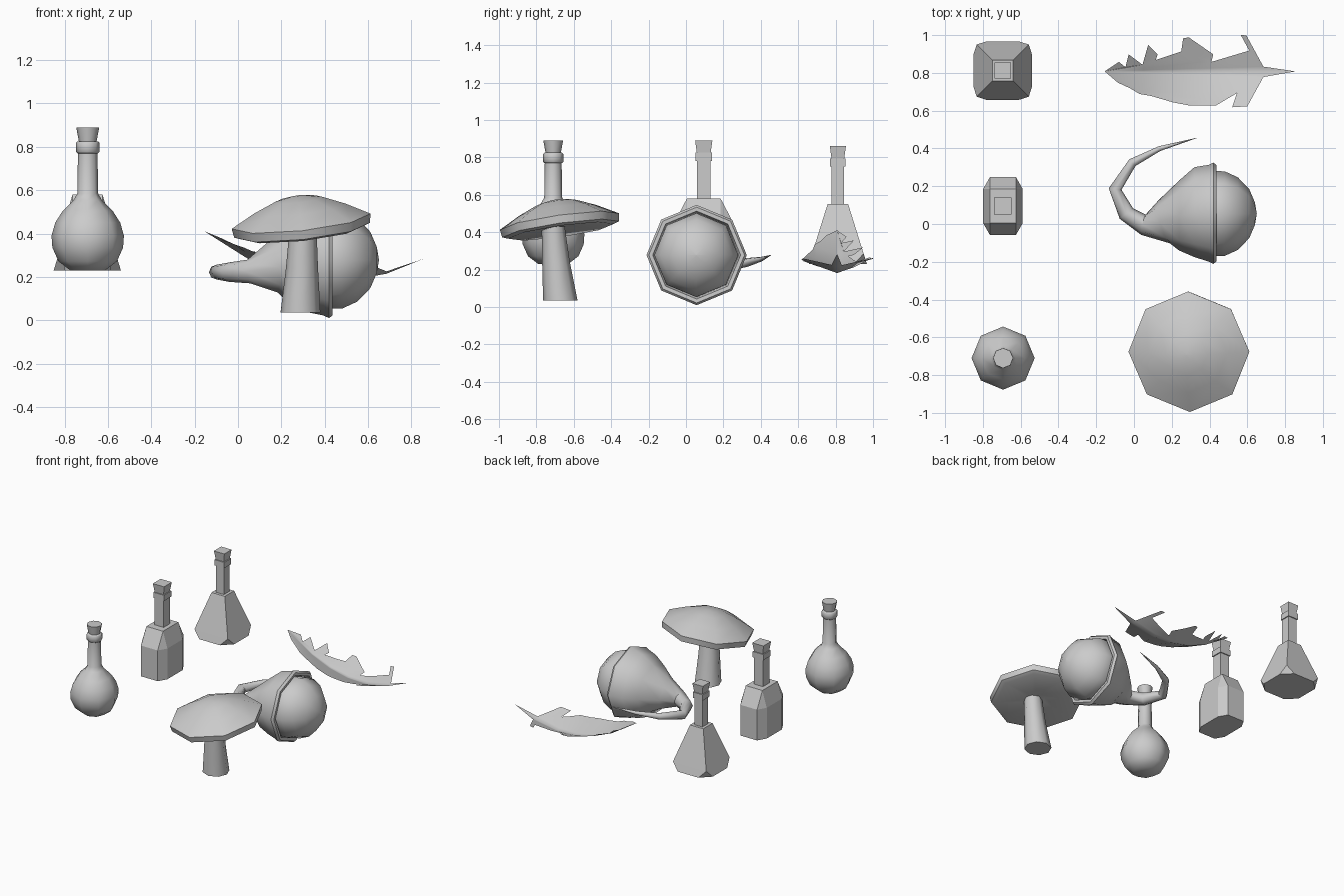
import bpy, bmesh
from math import cos, sin, pi, radians
from mathutils import Vector, Matrix

if "Cube" in bpy.data.objects:
    bpy.data.objects.remove(bpy.data.objects["Cube"])


def finish(name, bm, smooth):
    bmesh.ops.remove_doubles(bm, verts=bm.verts, dist=1e-4)
    bmesh.ops.recalc_face_normals(bm, faces=bm.faces)
    me = bpy.data.meshes.new(name)
    bm.to_mesh(me)
    bm.free()
    ob = bpy.data.objects.new(name, me)
    bpy.context.collection.objects.link(ob)
    if smooth:
        bpy.ops.object.select_all(action='DESELECT')
        ob.select_set(True)
        bpy.context.view_layer.objects.active = ob
        bpy.ops.object.shade_smooth_by_angle(angle=radians(50))
    return ob


def loft(name, rings, smooth=False):
    """Skin rings of equal point count and cap both ends."""
    bm = bmesh.new()
    vs = [[bm.verts.new(p) for p in r] for r in rings]
    n = len(vs[0])
    for a, b in zip(vs, vs[1:]):
        for i in range(n):
            j = (i + 1) % n
            bm.faces.new((a[i], a[j], b[j], b[i]))
    bm.faces.new(vs[0])
    bm.faces.new(vs[-1])
    return finish(name, bm, smooth)


def circle(r, c, u=Vector((1, 0, 0)), v=Vector((0, 1, 0)), n=8):
    c = Vector(c)
    return [c + r * (cos(2 * pi * i / n) * u + sin(2 * pi * i / n) * v) for i in range(n)]


def lathe(name, x, y, profile):
    return loft(name, [circle(r, (x, y, z)) for r, z in profile], True)


def square(x, y, r, z):
    return [(x + r * a, y + r * b, z) for a, b in ((1, -1), (1, 1), (-1, 1), (-1, -1))]


def oct_ring(x, y, z, ax, ay, bx, by):
    """Rectangle with cut corners: (ax, ay) on the x sides, (bx, by) on the y sides."""
    return [(x + p, y + q, z) for p, q in (
        (ax, -ay), (ax, ay), (bx, by), (-bx, by),
        (-ax, ay), (-ax, -ay), (-bx, -by), (bx, -by))]


def square_neck(prefix, x, y, z, top, r):
    for part, prof in (
            ("neck", [(r, z), (r, top - .1)]),
            ("collar", [(r + .007, top - .108), (r + .007, top - .065)]),
            ("cork", [(r, top - .065), (r + .009, top)])):
        loft(prefix + part, [square(x, y, a, h) for a, h in prof])


# Round bottle
X, Y = -.693, -.71
lathe("round_bottle_body", X, Y, [
    (.08, .23), (.135, .272), (.163, .335), (.167, .39), (.15, .45),
    (.115, .505), (.065, .555), (.048, .585), (.045, .78)])
lathe("round_bottle_collar", X, Y, [(.047, .77), (.054, .777), (.054, .818), (.047, .825)])
lathe("round_bottle_cork", X, Y, [(.04, .82), (.053, .89)])

# Rectangular bottle with chamfered corners
X, Y = -.694, .095
loft("square_bottle_body", [
    oct_ring(X, Y, .23, .105, .09, .069, .153),
    oct_ring(X, Y, .46, .105, .09, .069, .153),
    oct_ring(X, Y, .58, .069, .09, .069, .09)])
square_neck("square_bottle_", X, Y, .58, .89, .037)

# Flask with clipped bottom corners
X, Y = -.695, .812
loft("flask_body", [
    oct_ring(X, Y, .23, .155, .085, .085, .155),
    oct_ring(X, Y, .285, .138, .138, .138, .138),
    oct_ring(X, Y, .55, .055, .055, .055, .055)])
square_neck("flask_", X, Y, .55, .86, .034)

# Mushroom: leaning stem and tilted cap
loft("mushroom_stem", [
    circle(.092, (.288, -.672, .035)), circle(.074, (.295, -.695, .24)),
    circle(.062, (.30, -.71, .43))], True)
cap = lathe("mushroom_cap", 0, 0, [
    (.05, -.02), (.285, -.043), (.315, -.032), (.322, .01),
    (.21, .07), (.11, .112), (.04, .126), (.001, .128)])
normal = Vector((-.11, -.14, 1)).normalized()
u = Vector((1, 0, .11)).normalized()
v = normal.cross(u)
cap.matrix_world = Matrix.Translation((.292, -.675, .447)) @ Matrix((u, v, normal)).transposed().to_4x4()

# Acorn nut
EX, EY, EZ = Vector((1, 0, 0)), Vector((0, 1, 0)), Vector((0, 0, 1))
loft("acorn_nut", [circle(r, (x, .055, .278), EY, EZ) for x, r in (
    (.36, .21), (.42, .225), (.48, .224), (.55, .192), (.61, .13), (.64, .06), (.65, .001))], True)

# Acorn cap tapering into a curled stem: position and radius along its path
path = [
    (.40, .057, .278, .225), (.435, .057, .278, .235), (.436, .057, .278, .256),
    (.42, .057, .278, .268), (.395, .057, .278, .256), (.32, .063, .275, .238), (.24, .045, .262, .186),
    (.16, .012, .245, .118), (.05, -.004, .225, .055), (-.04, .055, .222, .045),
    (-.10, .185, .222, .034), (-.008, .325, .238, .024), (.135, .399, .255, .013),
    (.33, .455, .278, .001)]
rings = []
for i, (x, y, z, r) in enumerate(path):
    if i < 7:
        t = -EX
    else:
        a, b = path[i - 1], path[min(i + 1, len(path) - 1)]
        t = (Vector(b[:3]) - Vector(a[:3])).normalized()
    side = EZ.cross(t).normalized()
    rings.append(circle(r, (x, y, z), side, t.cross(side)))
loft("acorn_cap", rings, True)

# Leaf: toothed outline halves folded along the midrib and curled upward at the ends
upper = [
    (-.08, .05), (-.045, .022), (-.028, .09), (.045, .035), (.075, .14), (.125, .09),
    (.115, .06), (.25, .105), (.26, .175), (.29, .18), (.42, .09), (.41, .05),
    (.61, .11), (.565, .193), (.595, .19), (.685, .025)]
lower = [
    (-.085, -.06), (-.07, -.045), (-.02, -.09), (.03, -.07), (.03, -.12), (.09, -.13),
    (.235, -.095), (.21, -.165), (.29, -.18), (.46, -.09), (.435, -.18), (.545, -.115),
    (.52, -.19), (.6, -.185), (.685, -.03)]
bm = bmesh.new()
for half in (upper, lower):
    bm.faces.new([bm.verts.new((x, y, 0)) for x, y in [(-.155, 0)] + half + [(.855, 0)]])
bmesh.ops.triangulate(bm, faces=bm.faces)
for x in (.05, .2, .35, .5, .685):
    bmesh.ops.bisect_plane(bm, geom=bm.verts[:] + bm.edges[:] + bm.faces[:],
                           plane_co=(x, 0, 0), plane_no=(1, 0, 0))
for p in bm.verts:
    p.co.z = .18 + .63 * (p.co.x - .45) ** 2 + .36 * abs(p.co.y)
    p.co.y += .808
finish("leaf", bm, True)
